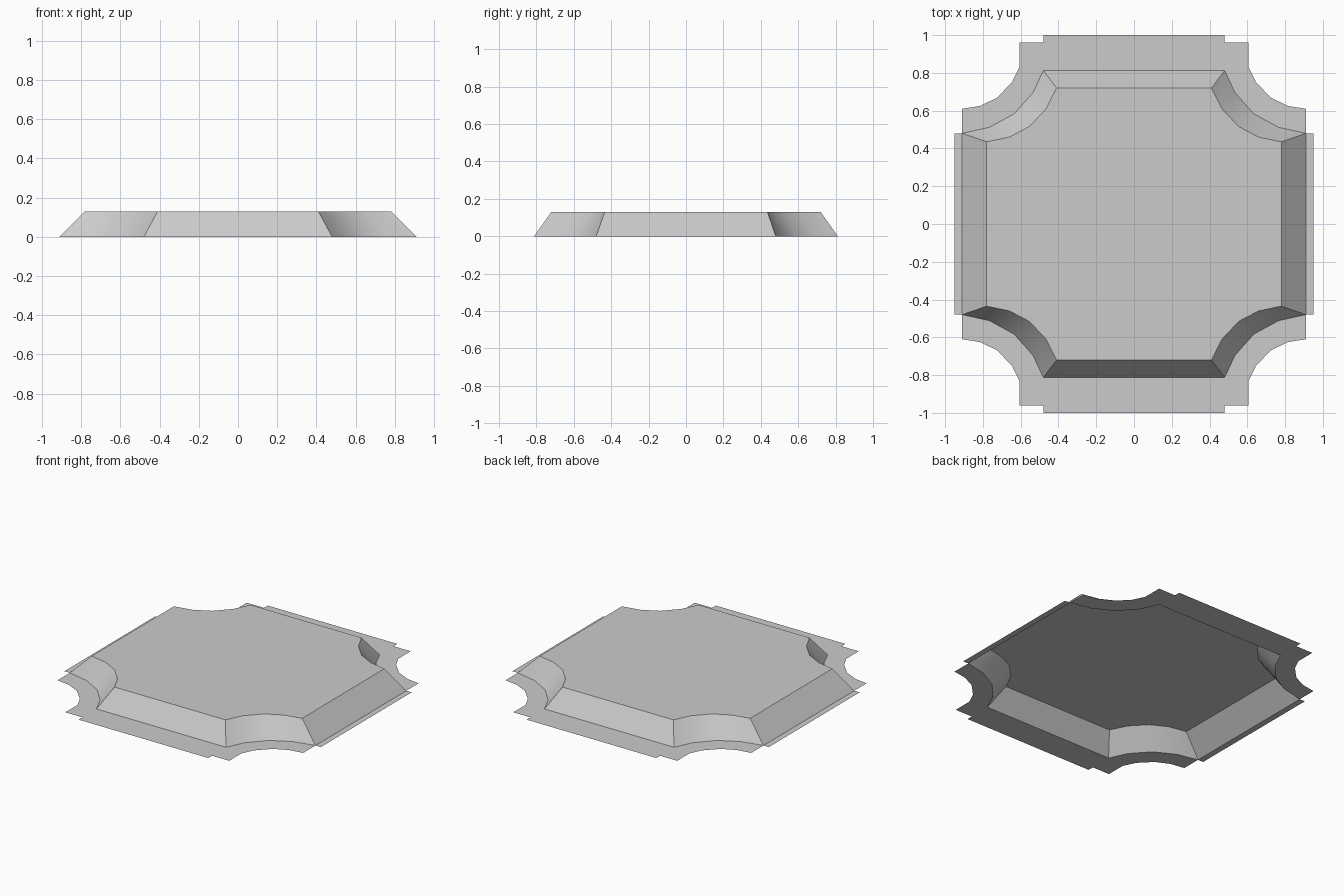
import bpy, bmesh

if "Cube" in bpy.data.objects:
    bpy.data.objects.remove(bpy.data.objects["Cube"])

HEIGHT = 0.13
# One corner of each contour, from the long (y) side round to the x side
FOOT = [(0.48, 0.812), (0.535, 0.695), (0.635, 0.583), (0.765, 0.512), (0.91, 0.48)]
CREST = [(0.41, 0.72), (0.465, 0.61), (0.555, 0.515), (0.66, 0.46), (0.78, 0.435)]
RIM = [(0.607, 0.83), (0.646, 0.75), (0.726, 0.668), (0.815, 0.625), (0.91, 0.61)]
QUADRANTS = [(1, 1), (1, -1), (-1, -1), (-1, 1)]


def loop(corner):
    """Mirror one corner into a complete closed contour."""
    pts = []
    for sx, sy in QUADRANTS:
        part = [(x * sx, y * sy) for x, y in corner]
        pts += part if sx * sy > 0 else part[::-1]
    return pts


def make(name, faces):
    """Build a mesh from polygons, weld it and face it upward."""
    bm = bmesh.new()
    for face in faces:
        bm.faces.new([bm.verts.new(p) for p in face])
    bmesh.ops.remove_doubles(bm, verts=bm.verts, dist=0.0005)
    for f in bm.faces:
        f.normal_update()
        if f.normal.z < 0:
            f.normal_flip()
    mesh = bpy.data.meshes.new(name)
    bm.to_mesh(mesh)
    bm.free()
    obj = bpy.data.objects.new(name, mesh)
    bpy.context.collection.objects.link(obj)
    bpy.ops.object.select_all(action='DESELECT')
    obj.select_set(True)
    bpy.context.view_layer.objects.active = obj
    bpy.ops.object.shade_smooth_by_angle(angle=0.5)


def flat(pts, z=0.0):
    return [(x, y, z) for x, y in pts]


# Raised panel: flat top and sloping walls, open underneath
foot, crest = flat(loop(FOOT)), flat(loop(CREST), HEIGHT)
n = len(foot)
walls = [[foot[i], foot[(i + 1) % n], crest[(i + 1) % n], crest[i]] for i in range(n)]
make("raised_panel", [crest] + walls)

# Thin flange around each scooped corner
corner_faces = []
for sx, sy in QUADRANTS:
    strips = [[FOOT[i], FOOT[i + 1], RIM[i + 1], RIM[i]] for i in range(4)]
    strips.append([FOOT[0], RIM[0], (0.607, 0.96), (0.48, 0.96)])
    corner_faces += [flat([(x * sx, y * sy) for x, y in s]) for s in strips]
make("corner_flanges", corner_faces)

# Straight flange tabs along the four sides
tabs = []
for s in (1, -1):
    tabs.append(flat([(-0.48, s * 0.812), (0.48, s * 0.812), (0.48, s), (-0.48, s)]))
    tabs.append(flat([(s * 0.91, -0.48), (s * 0.95, -0.48), (s * 0.95, 0.48), (s * 0.91, 0.48)]))
make("side_flanges", tabs)
